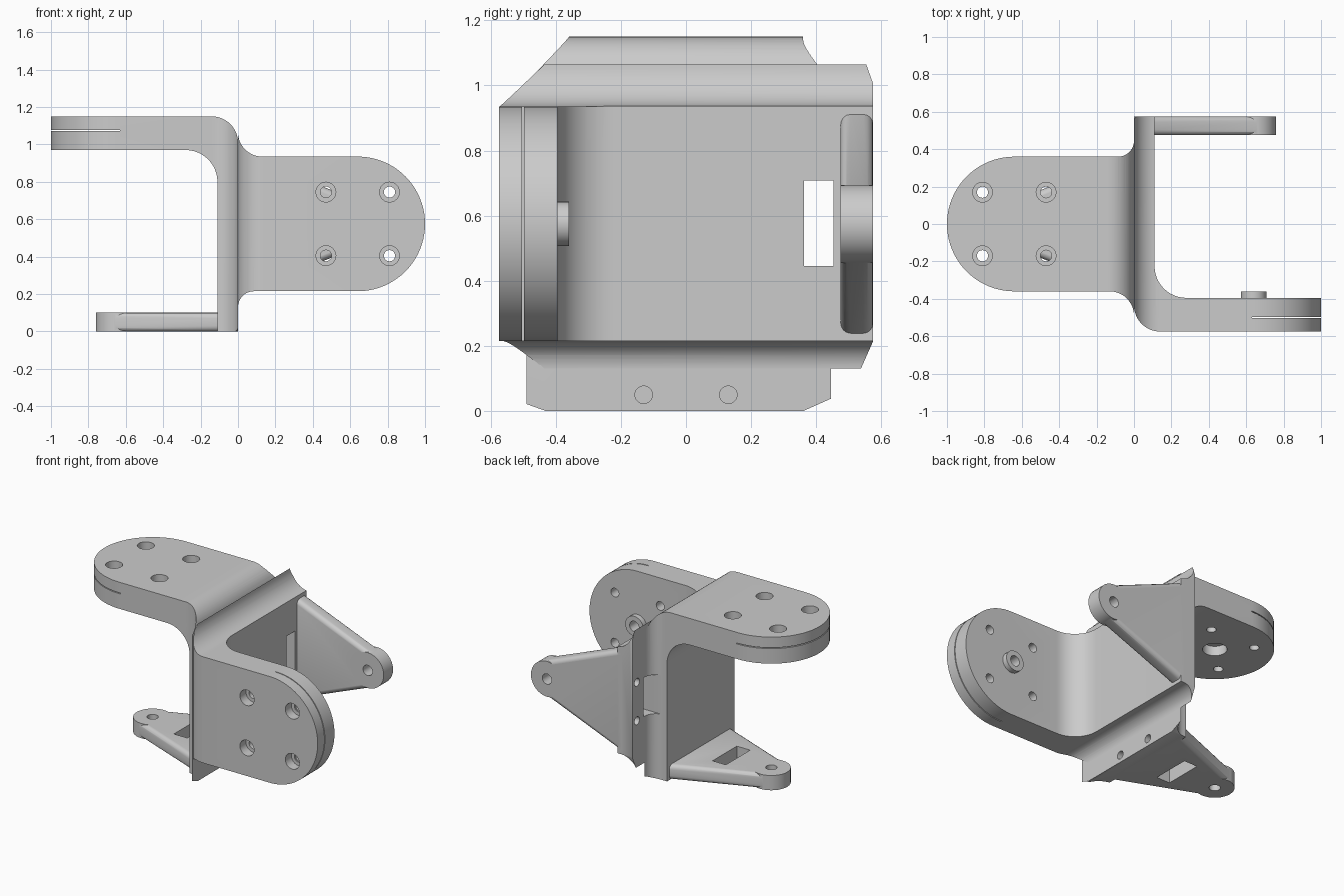
import bpy, bmesh
from math import sin, cos, radians
from mathutils import Matrix, Vector

cube = bpy.data.objects.get("Cube")
if cube:
    bpy.data.objects.remove(cube, do_unlink=True)

grey = bpy.data.materials.new("grey_plastic")
grey.use_nodes = True
grey.diffuse_color = (0.6, 0.6, 0.6, 1)
grey.node_tree.nodes["Principled BSDF"].inputs["Base Color"].default_value = (0.6, 0.6, 0.6, 1)

PIVOT = -0.64   # pivot axis distance of both arms
TOP = 0.575     # half of the bracket height
ARM_R = 0.36    # radius of the wide arm


def arc(cx, cy, r, a, b, n=12):
    """Points of an arc from angle a to angle b, in degrees."""
    angles = [radians(a + (b - a) * i / n) for i in range(n + 1)]
    return [(cx + r * cos(t), cy + r * sin(t)) for t in angles]


def prism(name, pts, axis, lo, hi, bevel=0):
    """Extrude a 2D outline along an axis."""
    place = {"x": lambda p, h: (h, p[0], p[1]),
             "y": lambda p, h: (p[0], h, p[1]),
             "z": lambda p, h: (p[0], p[1], h)}[axis]
    bm = bmesh.new()
    face = bm.faces.new([bm.verts.new(place(p, lo)) for p in pts])
    ext = bmesh.ops.extrude_face_region(bm, geom=[face])["geom"]
    shift = Vector(place((0, 0), hi - lo))
    bmesh.ops.translate(bm, vec=shift, verts=[g for g in ext if isinstance(g, bmesh.types.BMVert)])
    bmesh.ops.recalc_face_normals(bm, faces=bm.faces)
    if bevel:
        rims = [e for e in bm.edges if abs(e.verts[0].co.z - e.verts[1].co.z) < 1e-5]
        bmesh.ops.bevel(bm, geom=rims, offset=bevel, segments=4, profile=0.5, affect='EDGES')
    me = bpy.data.meshes.new(name)
    bm.to_mesh(me)
    bm.free()
    me.materials.append(grey)
    ob = bpy.data.objects.new(name, me)
    bpy.context.collection.objects.link(ob)
    return ob


def disc(x, y, r, lo, hi, axis="z", n=32):
    return prism("disc", arc(x, y, r, 0, 360, n)[:-1], axis, lo, hi)


def block(x0, x1, y0, y1, lo, hi):
    return prism("block", [(x0, y0), (x1, y0), (x1, y1), (x0, y1)], "z", lo, hi)


def combine(ob, other, operation):
    """Apply a boolean and drop the second object."""
    mod = ob.modifiers.new("cut", 'BOOLEAN')
    mod.operation, mod.solver, mod.object = operation, 'EXACT', other
    bpy.context.view_layer.update()
    me = bpy.data.meshes.new_from_object(ob.evaluated_get(bpy.context.evaluated_depsgraph_get()))
    ob.modifiers.clear()
    ob.data = me
    bpy.data.objects.remove(other, do_unlink=True)


def bracket(name):
    # Web and wide arm: side profile trimmed by the flared plan and end outline
    side = [(0, -0.6)] + arc(-0.14, 0.435, 0.14, 0, 90) + [(-1.1, TOP), (-1.1, 0.395)]
    side += arc(-0.28, 0.225, 0.17, 90, 0) + [(-0.11, -0.6)]
    plan = arc(-0.13, -0.49, 0.13, 0, 90) + arc(PIVOT, 0, ARM_R, 270, 90, 40)
    plan += arc(-0.085, 0.445, 0.085, -90, 0)
    end = [(-0.43, -TOP), (0.36, -TOP), (0.45, -0.535), (0.45, 0.65), (-0.5, 0.65), (-0.5, -0.55)]
    ob = prism(name, side, "y", -0.6, 0.6)
    combine(ob, prism("plan", plan, "z", -0.7, 0.7), 'INTERSECT')
    combine(ob, prism("end", end, "x", -1.2, 0.1), 'INTERSECT')

    # Tapered arm with rounded rims and a pivot boss
    taper = [(-0.05, ARM_R)] + arc(PIVOT, 0, 0.116, 111.4, 248.6, 16) + [(-0.05, -ARM_R)]
    combine(ob, prism("taper", taper, "z", -TOP, -0.475, bevel=0.03), 'UNION')
    combine(ob, disc(PIVOT, 0, 0.12, -TOP, -0.475), 'UNION')
    combine(ob, disc(PIVOT, 0, 0.035, -0.7, -0.4), 'DIFFERENCE')

    # Slit around the tip of the wide arm
    combine(ob, block(-1.1, -0.63, -0.5, 0.5, 0.497, 0.503), 'DIFFERENCE')

    # Counterbored screw holes
    for dx in (-0.17, 0.17):
        for y in (-0.17, 0.17):
            combine(ob, disc(PIVOT + dx, y, 0.03, 0.3, 0.7, n=20), 'DIFFERENCE')
            combine(ob, disc(PIVOT + dx, y, 0.053, 0.51, 0.7, n=24), 'DIFFERENCE')

    # Screw holes in the back face of the web
    for y in (-0.13, 0.13):
        combine(ob, disc(y, -0.525, 0.027, -0.14, 0.05, "x", 20), 'DIFFERENCE')
    return ob


# Upper bracket: socket under the wide arm and window in the tapered arm
upper = bracket("upper_bracket")
combine(upper, disc(PIVOT, 0, 0.075, 0.3, 0.46), 'DIFFERENCE')
combine(upper, block(-0.39, -0.29, -0.13, 0.13, -0.7, -0.4), 'DIFFERENCE')

# Front bracket: same shape with a hollow stud, turned half round the diagonal
front = bracket("front_bracket")
combine(front, disc(PIVOT, 0, 0.068, 0.36, 0.42), 'UNION')
combine(front, disc(PIVOT, 0, 0.035, 0.3, 0.44), 'DIFFERENCE')
front.data.transform(Matrix(((-1, 0, 0, 0), (0, 0, -1, 0), (0, -1, 0, 0), (0, 0, 0, 1))))

# Cable slot through both webs, then stand on the floor
for ob in (upper, front):
    combine(ob, block(-0.3, 0.3, 0.362, 0.453, -0.13, 0.133), 'DIFFERENCE')
    ob.data.transform(Matrix.Translation((0, 0, TOP)))
    bpy.ops.object.select_all(action='DESELECT')
    ob.select_set(True)
    bpy.context.view_layer.objects.active = ob
    bpy.ops.object.shade_smooth_by_angle(angle=radians(30))
